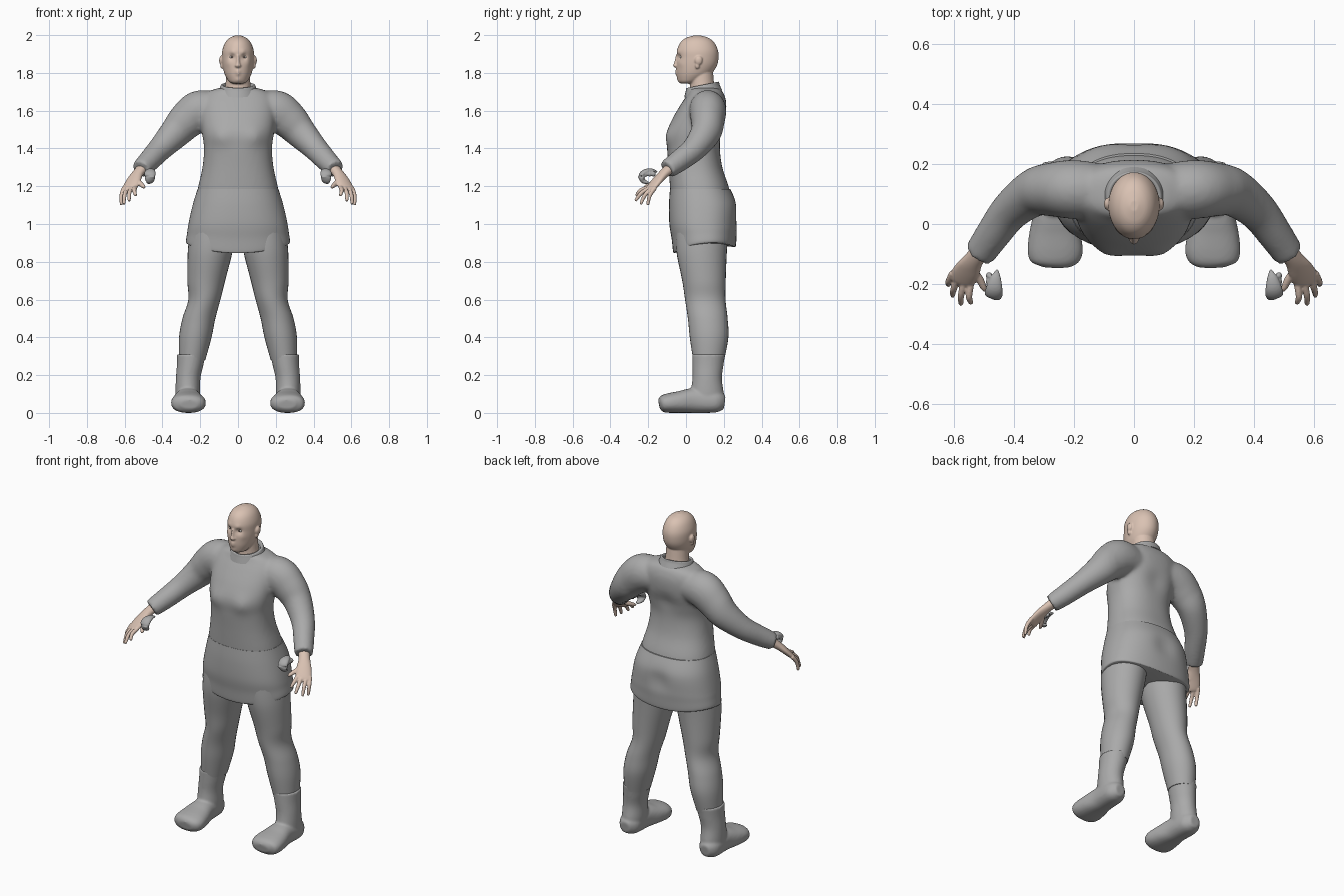
import bpy, bmesh, math
from mathutils import Vector

cube = bpy.data.objects.get("Cube")
if cube:
    bpy.data.objects.remove(cube)


def material(name, r, g, b):
    m = bpy.data.materials.new(name)
    m.use_nodes = True
    m.diffuse_color = (r, g, b, 1)
    m.node_tree.nodes["Principled BSDF"].inputs["Base Color"].default_value = (r, g, b, 1)
    return m


CLOTH = material("grey cloth", .4, .4, .4)
SKIN = material("skin", .7, .54, .45)
EYE = material("eye white", .7, .68, .65)
IRIS = material("dark iris", .08, .05, .04)


def spline(rows, steps):
    """Catmull-Rom interpolation through every column of the rows."""
    out = []
    last = len(rows) - 1
    for i in range(last):
        quad = [rows[max(i - 1, 0)], rows[i], rows[i + 1], rows[min(i + 2, last)]]
        for s in range(steps):
            t = s / steps
            out.append([b + t * ((c - a) + t * ((2*a - 5*b + 4*c - d) + t * (3*b - a - 3*c + d))) / 2
                        for a, b, c, d in zip(*quad)])
    return out + [list(rows[last])]


def loft(bm, rows, side=1, flat=True, power=2, count=32, steps=6):
    """Skin elliptical rings (x, y, z, radius a, radius b); flat rings stay level."""
    path = spline(rows, steps)
    rings = []
    for i, (x, y, z, ra, rb) in enumerate(path):
        u, v = Vector((1, 0, 0)), Vector((0, 1, 0))
        if not flat:
            before, after = path[max(i - 1, 0)], path[min(i + 1, len(path) - 1)]
            t = (Vector(after[:3]) - Vector(before[:3])).normalized()
            u = t.cross(Vector((0, 0, 1))).normalized()
            v = u.cross(t)
        ring = []
        for k in range(count):
            a = math.tau * k / count
            c, s = math.cos(a), math.sin(a)
            c = math.copysign(abs(c) ** (2 / power), c)
            s = math.copysign(abs(s) ** (2 / power), s)
            p = Vector((x, y, z)) + u * c * ra + v * s * rb
            ring.append(bm.verts.new((p.x * side, p.y, p.z)))
        rings.append(ring)
    for low, high in zip(rings, rings[1:]):
        for k in range(count):
            n = (k + 1) % count
            bm.faces.new((low[k], low[n], high[n], high[k]))
    bm.faces.new(rings[0][::-1])
    bm.faces.new(rings[-1])


def ball(bm, centre, size, side=1):
    made = bmesh.ops.create_uvsphere(bm, u_segments=20, v_segments=12, radius=1)
    for v in made["verts"]:
        v.co = Vector([c + s * q for c, s, q in zip(centre, size, v.co)])
        v.co.x *= side


def bump(bm, x, y, z, radius, push):
    """Push the surface along y in a soft round patch, on both sides."""
    for v in bm.verts:
        for cx in {x, -x}:
            d = (v.co - Vector((cx, y, z))).length / radius
            v.co.y += push * math.exp(-d * d)


def finish(name, bm, mats, voxel=0, smooth=0):
    bmesh.ops.recalc_face_normals(bm, faces=bm.faces)
    mesh = bpy.data.meshes.new(name)
    bm.to_mesh(mesh)
    bm.free()
    ob = bpy.data.objects.new(name, mesh)
    bpy.context.scene.collection.objects.link(ob)
    for m in mats:
        mesh.materials.append(m)
    bpy.ops.object.select_all(action="DESELECT")
    ob.select_set(True)
    bpy.context.view_layer.objects.active = ob
    bpy.ops.object.shade_smooth_by_angle(angle=math.radians(50))
    if voxel:
        mod = ob.modifiers.new("blend", "REMESH")
        mod.mode = "VOXEL"
        mod.voxel_size = voxel
        mod.use_smooth_shade = True
    if smooth:
        mod = ob.modifiers.new("soften", "SMOOTH")
        mod.iterations = smooth
    return ob


# Tunic top: chest and both sleeves blended into one garment
bm = bmesh.new()
loft(bm, [(0, .078, 1.14, .22, .158), (0, .07, 1.2, .21, .155), (0, .05, 1.3, .188, .142),
          (0, .04, 1.4, .18, .14), (0, .045, 1.48, .19, .147), (0, .07, 1.56, .2, .14),
          (0, .095, 1.64, .2, .118), (0, .105, 1.69, .175, .095), (0, .1, 1.715, .12, .08),
          (0, .095, 1.725, .06, .05)], power=2.3, count=64)
bump(bm, .09, -.09, 1.46, .05, -.012)
bump(bm, 0, .2, 1.5, .06, -.012)
for side in (1, -1):
    loft(bm, [(.1, .11, 1.605, .09, .09), (.2, .115, 1.6, .098, .108), (.27, .115, 1.55, .09, .1),
              (.33, .105, 1.485, .08, .085), (.41, .045, 1.4, .066, .066),
              (.47, -.035, 1.335, .058, .058), (.515, -.1, 1.29, .052, .05)], side, flat=False)
finish("tunic_top", bm, [CLOTH], .011, 6)

# Tunic skirt with a curved hem
bm = bmesh.new()
loft(bm, [(0, .075, 1.185, .214, .16), (0, .09, 1.1, .24, .18), (0, .092, 1, .262, .18),
          (0, .096, .93, .27, .172), (0, .098, .87, .275, .166), (0, .098, .862, .266, .158)],
     power=2.3, count=64)
for v in bm.verts:
    fall = min(1, max(0, 1 - (v.co.z - .87) / .12))
    v.co.z += fall * (.5 * v.co.x ** 2 + .1 * (v.co.y - .1))
bump(bm, 0, .27, 1.05, .06, -.014)
finish("tunic_skirt", bm, [CLOTH])

# Collar, higher at the back
bm = bmesh.new()
loft(bm, [(0, .09, 1.69, .108, .1), (0, .088, 1.72, .097, .09), (0, .088, 1.735, .09, .086),
          (0, .088, 1.735, .08, .078), (0, .088, 1.72, .074, .07)], count=48)
for v in bm.verts:
    v.co.z += .2 * (v.co.y - .088)
finish("collar", bm, [CLOTH])

# Head: skull, neck, nose and ears blended together
bm = bmesh.new()
loft(bm, [(0, .01, 1.743, .025, .035), (0, .015, 1.752, .045, .052), (0, .03, 1.772, .06, .074),
          (0, .045, 1.8, .073, .094), (0, .057, 1.84, .082, .107), (0, .062, 1.88, .085, .11),
          (0, .061, 1.92, .083, .108), (0, .06, 1.96, .068, .09), (0, .06, 1.985, .045, .06),
          (0, .06, 1.998, .014, .018)], count=72, steps=8)
bump(bm, .032, -.04, 1.884, .017, .012)
bump(bm, .03, -.045, 1.908, .016, -.005)
bump(bm, .05, -.02, 1.85, .02, -.004)
bump(bm, 0, -.05, 1.808, .012, -.007)
bump(bm, 0, -.05, 1.793, .011, -.006)
bump(bm, 0, -.045, 1.763, .016, -.005)
loft(bm, [(0, .09, 1.68, .075, .07), (0, .085, 1.74, .066, .064), (0, .08, 1.82, .062, .062)])
loft(bm, [(0, -.044, 1.895, .007, .009), (0, -.05, 1.855, .01, .013),
          (0, -.052, 1.838, .016, .016), (0, -.048, 1.828, .01, .01)], count=16)
for side in (1, -1):
    ball(bm, (.089, .067, 1.866), (.011, .02, .024), side)
    ball(bm, (.086, .06, 1.84), (.008, .012, .018), side)
finish("head", bm, [SKIN], .0045, 2)

for label, side in (("left", 1), ("right", -1)):
    # Eye with a dark disc on its front faces
    bm = bmesh.new()
    ball(bm, (.032, -.022, 1.884), (.013, .012, .009), side)
    bm.normal_update()
    for f in bm.faces:
        d = f.calc_center_median() - Vector((.032 * side, -.022, 1.884))
        f.material_index = int(d.y < 0 and math.hypot(d.x, d.z) < .005)
    finish(label + "_eye", bm, [EYE, IRIS])

    # Trouser leg
    bm = bmesh.new()
    loft(bm, [(.135, .085, .97, .12, .14), (.148, .083, .85, .118, .133), (.168, .095, .7, .1, .115),
              (.178, .102, .6, .085, .107), (.207, .115, .5, .087, .105),
              (.226, .122, .4, .086, .102), (.243, .12, .28, .07, .082)], side)
    finish(label + "_leg", bm, [CLOTH])

    # Boot: ankle shaft blended with the foot
    bm = bmesh.new()
    loft(bm, [(.246, .12, .31, .077, .087), (.254, .116, .25, .07, .082), (.264, .112, .18, .065, .078),
              (.266, .112, .1, .065, .088), (.268, .112, .03, .06, .085)], side)
    loft(bm, [(.27, .205, .055, .03, .035), (.27, .16, .06, .062, .058), (.266, .05, .066, .068, .066),
              (.264, -.03, .058, .085, .058), (.262, -.09, .052, .092, .052),
              (.26, -.125, .048, .08, .044), (.26, -.143, .045, .045, .025)], side, flat=False, power=2.3)
    finish(label + "_boot", bm, [CLOTH], .007, 4)

    # Hand: wrist and palm, four fingers, thumb
    bm = bmesh.new()
    loft(bm, [(.49, -.065, 1.312, .034, .03), (.53, -.115, 1.268, .032, .024),
              (.553, -.152, 1.23, .042, .02), (.574, -.186, 1.19, .044, .016),
              (.58, -.197, 1.178, .036, .01)], side, flat=False)
    knuckle, across = Vector((.573, -.183, 1.193)), Vector((.83, .55, 0))
    fingers = [(.036, (.618, -.203, 1.1)), (.013, (.604, -.24, 1.105)),
               (-.012, (.576, -.268, 1.122)), (-.035, (.542, -.264, 1.15))]
    for offset, tip in fingers:
        base, tip = knuckle + across * offset, Vector(tip)
        middle = (base + tip) / 2 + Vector((.006, -.008, .006))
        rows = [(*p, r, r) for p, r in ((base, .012), (middle, .011), (tip.lerp(middle, .1), .008), (tip, .003))]
        loft(bm, rows, side, flat=False, count=12)
    thumb = [(.545, -.15, 1.235, .016, .016), (.517, -.18, 1.213, .014, .014),
             (.5, -.212, 1.198, .01, .01), (.495, -.224, 1.192, .004, .004)]
    loft(bm, thumb, side, flat=False, count=12)
    finish(label + "_hand", bm, [SKIN], .004, 1)

    # Small curled cloth piece beside the thumb
    bm = bmesh.new()
    loft(bm, [(.455, -.152, 1.275, .004, .004), (.46, -.18, 1.283, .018, .01),
              (.465, -.215, 1.277, .028, .014), (.467, -.235, 1.255, .03, .016),
              (.467, -.226, 1.228, .022, .013), (.475, -.2, 1.218, .008, .006)], side, flat=False, count=20)
    for y in (-.172, -.192, -.212):
        ball(bm, (.482, y, 1.265), (.011, .012, .014), side)
    finish(label + "_curled_cloth", bm, [CLOTH], .004, 1)
